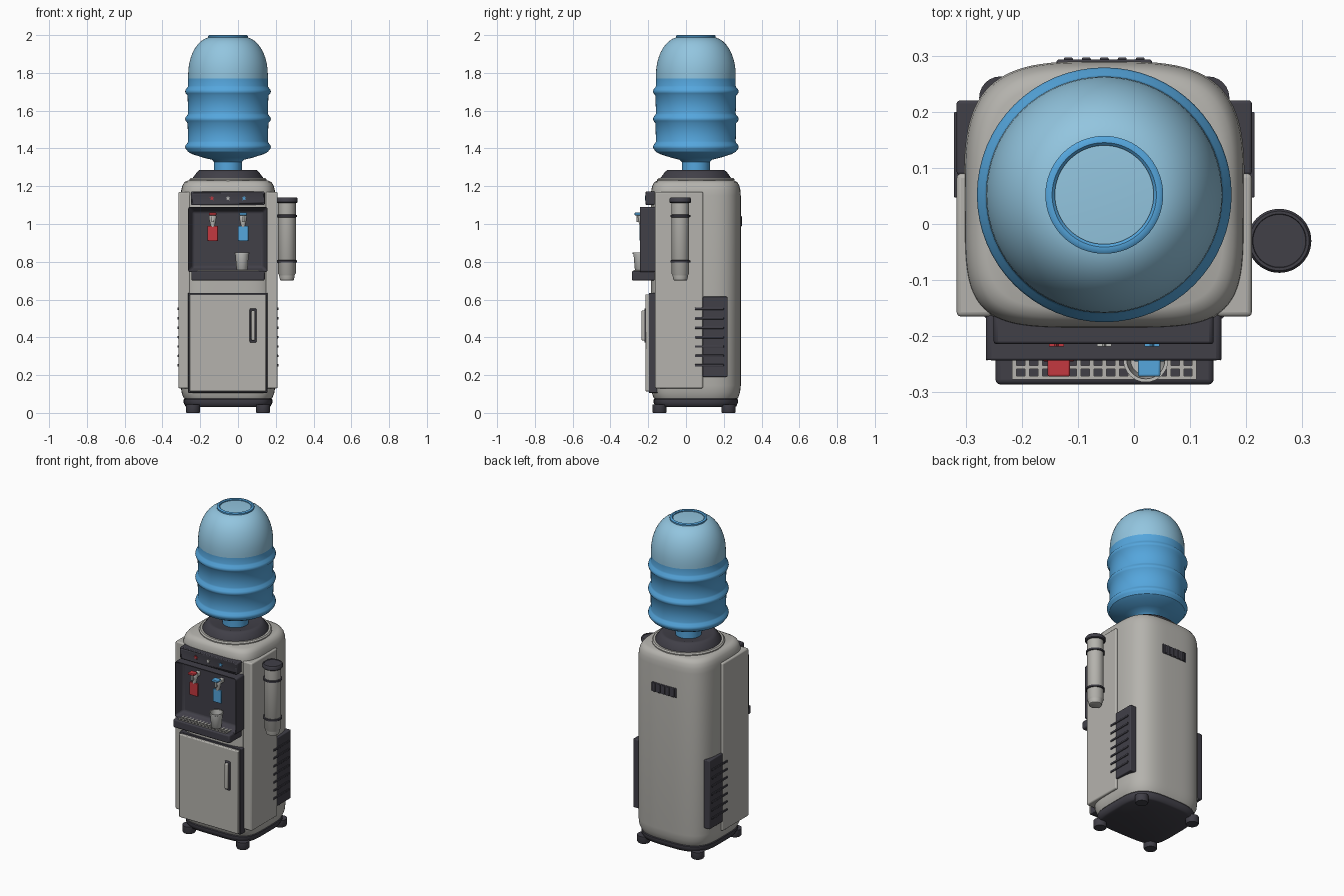
import bpy, bmesh
from math import cos, sin, pi, radians

if "Cube" in bpy.data.objects:
    bpy.data.objects.remove(bpy.data.objects["Cube"])

CX, CY = -0.053, 0.052  # cabinet axis


def material(name, r, g, b):
    m = bpy.data.materials.new(name)
    m.use_nodes = True
    m.diffuse_color = (r, g, b, 1)
    bsdf = m.node_tree.nodes["Principled BSDF"]
    bsdf.inputs["Base Color"].default_value = (r, g, b, 1)
    bsdf.inputs["Roughness"].default_value = 0.5
    return m


beige = material("warm_grey", 0.46, 0.45, 0.42)
dark = material("charcoal", 0.052, 0.05, 0.064)
blue = material("water_blue", 0.09, 0.38, 0.72)
pale = material("pale_blue", 0.29, 0.56, 0.74)
red = material("hot_red", 0.55, 0.04, 0.05)
silver = material("light_grey", 0.52, 0.52, 0.5)


def finish(bm, name, mats, smooth=True, bevel=0):
    bmesh.ops.recalc_face_normals(bm, faces=bm.faces)
    mesh = bpy.data.meshes.new(name)
    bm.to_mesh(mesh)
    bm.free()
    ob = bpy.data.objects.new(name, mesh)
    bpy.context.collection.objects.link(ob)
    for m in mats:
        mesh.materials.append(m)
    if bevel:
        mod = ob.modifiers.new("soft_edges", "BEVEL")
        mod.width, mod.segments = bevel, 3
        mod.limit_method = "ANGLE"
    if smooth:
        bpy.ops.object.select_all(action="DESELECT")
        ob.select_set(True)
        bpy.context.view_layer.objects.active = ob
        bpy.ops.object.shade_smooth_by_angle(angle=radians(40))
    return ob


def box(name, x, y, z, mat, bevel=0.004, recess=None):
    """Box from three ranges; recess = (rim, depth) sinks its front face."""
    bm = bmesh.new()
    bmesh.ops.create_cube(bm, size=1)
    for v in bm.verts:
        v.co = [r[0] + (c + 0.5) * (r[1] - r[0]) for c, r in zip(v.co, (x, y, z))]
    if recess:
        bm.normal_update()
        front = min(bm.faces, key=lambda f: f.normal.y)
        bmesh.ops.inset_region(bm, faces=[front], thickness=recess[0])
        bmesh.ops.translate(bm, verts=front.verts, vec=(0, recess[1], 0))
    return finish(bm, name, [mat], bevel > 0, bevel)


def circle(n):
    return [(cos(2 * pi * i / n), sin(2 * pi * i / n)) for i in range(n)]


def rounded_square(n=96, a=0.25, b=0.238):
    # squarer corners at the front than at the back
    pts = []
    for c, s in circle(n):
        e = 2 / (3.4 if s > 0 else 4.6)
        pts.append((a * abs(c) ** e * (1 if c > 0 else -1),
                    b * abs(s) ** e * (1 if s > 0 else -1)))
    return pts


def loft(name, profile, at, mats, outline=None, rule=None):
    """Stack scaled copies of an outline along (scale, z) pairs."""
    outline = outline or circle(48)
    n = len(outline)
    bm = bmesh.new()
    rings = [[bm.verts.new((at[0] + s * px, at[1] + s * py, z)) for px, py in outline]
             for s, z in profile]
    for lo, hi in zip(rings, rings[1:]):
        for i in range(n):
            j = (i + 1) % n
            bm.faces.new((lo[i], lo[j], hi[j], hi[i]))
    bm.faces.new(rings[0])
    bm.faces.new(rings[-1])
    if rule:
        for f in bm.faces:
            f.material_index = rule(f.calc_center_median())
    return finish(bm, name, mats)


# Cabinet, base and feet
shape = rounded_square()
loft("cabinet", [(0.93, 0.075), (0.95, 0.085), (0.985, 0.11), (1, 0.145), (1, 1.15), (0.99, 1.18),
                 (0.965, 1.205), (0.92, 1.222), (0.85, 1.23)], (CX, CY), [beige], shape)
loft("base", [(0.86, 0.03), (0.9, 0.035), (0.94, 0.055), (0.94, 0.07), (0.9, 0.08)],
     (CX, CY), [dark], shape)
for sx, side in ((-1, "right"), (1, "left")):
    for fy, end in ((-0.14, "front"), (0.225, "back")):
        loft(f"foot_{end}_{side}", [(0.034, 0), (0.038, 0.006), (0.038, 0.045)],
             (CX + sx * 0.185, fy), [dark], circle(24))

# Side panels with louvred vents
for sx, side in ((-1, "right"), (1, "left")):
    def span(a, b):
        return sorted((CX + sx * a, CX + sx * b))
    box(f"side_panel_{side}", span(0.2, 0.263), (-0.165, 0.09), (0.13, 1.17), beige, 0.008)
    box(f"side_vent_{side}", span(0.2, 0.263), (0.088, 0.22), (0.19, 0.615), dark, 0.005)
    for i in range(7):
        z = 0.245 + i * 0.05
        box(f"louvre_{side}_{i}", span(0.25, 0.268), (0.047, 0.2), (z, z + 0.013), dark, 0.003)

# Back vent
bx, bz = CX, 1.015
box("back_vent", (bx - 0.085, bx + 0.085), (0.27, 0.293), (bz - 0.03, bz + 0.03), dark)
for i in range(5):
    x = bx - 0.064 + i * 0.032
    box(f"back_vent_rib_{i}", (x - 0.008, x + 0.008), (0.28, 0.297), (bz - 0.026, bz + 0.026), dark, 0.003)

# Door and handle
box("door_seal", (-0.264, 0.156), (-0.197, -0.14), (0.106, 0.636), dark, 0.004)
box("door", (-0.256, 0.148), (-0.214, -0.15), (0.114, 0.628), beige, 0.005)
box("handle_plate", (0.062, 0.098), (-0.221, -0.2), (0.373, 0.552), dark, 0.005)
box("handle_bar", (0.07, 0.09), (-0.235, -0.21), (0.383, 0.542), beige, 0.006)

# Control strip with star lights
box("control_strip", (-0.25, 0.142), (-0.217, -0.15), (1.1, 1.172), dark, 0.008, (0.01, 0.004))
for x, mat, name in ((-0.138, red, "hot"), (CX, silver, "power"), (0.032, blue, "cold")):
    bm = bmesh.new()
    layers = [[bm.verts.new((x + r * sin(pi * i / 5), y, 1.136 + r * cos(pi * i / 5)))
               for i in range(10) for r in [0.006 if i % 2 else 0.014]]
              for y in (-0.218, -0.212)]
    for ring in layers:
        bm.faces.new(ring)
    for i in range(10):
        j = (i + 1) % 10
        bm.faces.new((layers[0][i], layers[0][j], layers[1][j], layers[1][i]))
    finish(bm, f"{name}_light", [mat], False)

# Dispensing bay and drip tray
box("dispenser_bay", (-0.264, 0.156), (-0.249, -0.15), (0.745, 1.09), dark, 0.01, (0.035, 0.055))
box("drip_tray", (-0.247, 0.142), (-0.286, -0.15), (0.7, 0.752), dark, 0.009)
for i in range(15):
    x = -0.213 + i * 0.0229
    box(f"grille_bar_{i}", (x - 0.004, x + 0.004), (-0.275, -0.2), (0.748, 0.757), beige, 0)
for i, y in enumerate((-0.274, -0.255, -0.236, -0.217)):
    box(f"grille_rail_{i}", (-0.217, 0.111), (y - 0.003, y + 0.003), (0.748, 0.756), beige, 0)

# Taps with coloured levers
for x, mat, name in ((-0.134, red, "hot"), (0.027, blue, "cold")):
    loft(f"{name}_spout", [(0.011, 0.985), (0.013, 1.0), (0.018, 1.02), (0.02, 1.04), (0.014, 1.055)],
         (x, -0.235), [silver], circle(24))
    box(f"{name}_tap_arm", (x - 0.012, x + 0.012), (-0.235, -0.19), (1.02, 1.045), silver)
    box(f"{name}_tap_knob", (x - 0.02, x + 0.02), (-0.272, -0.235), (1.046, 1.06), mat)
    box(f"{name}_tap_stem", (x - 0.007, x + 0.007), (-0.262, -0.248), (1.01, 1.048), silver, 0.003)
    box(f"{name}_lever", (x - 0.028, x + 0.028), (-0.245, -0.232), (0.91, 0.99), mat, 0.003)

# Cup standing on the tray
loft("cup", [(0.026, 0.757), (0.029, 0.76), (0.036, 0.84), (0.04, 0.842), (0.04, 0.85),
             (0.034, 0.85), (0.027, 0.765)], (0.021, -0.242), [silver], circle(32))

# Cup dispenser tube on the left side
tx, ty = 0.259, -0.03
loft("cup_tube", [(0.03, 0.7), (0.036, 0.703), (0.041, 0.725), (0.041, 0.73), (0.047, 0.738),
                  (0.047, 1.12)], (tx, ty), [beige])
loft("tube_cap", [(0.053, 1.112), (0.057, 1.116), (0.057, 1.134), (0.053, 1.139), (0.048, 1.139),
                  (0.047, 1.136)], (tx, ty), [dark])
for i, z in enumerate((0.802, 1.042)):
    loft(f"tube_band_{i}", [(0.047, z - 0.007), (0.053, z - 0.005), (0.053, z + 0.005),
                            (0.047, z + 0.007)], (tx, ty), [dark])
    box(f"tube_bracket_{i}", (0.2, 0.225), (ty - 0.022, ty + 0.022), (z - 0.008, z + 0.008), dark, 0.002)

# Bottle seat
loft("seat_ring", [(0.205, 1.222), (0.205, 1.236), (0.198, 1.243), (0.18, 1.243)], (CX, CY), [beige])
loft("bottle_collar", [(0.187, 1.238), (0.186, 1.245), (0.163, 1.276), (0.152, 1.285), (0.14, 1.286),
                       (0.095, 1.275)], (CX, CY), [dark])

# Bottle: ribbed lower part filled with water, pale dome above
profile = [(0.074, 1.27), (0.074, 1.328), (0.085, 1.34), (0.13, 1.351), (0.19, 1.37), (0.213, 1.383)]
for z in (1.408, 1.556, 1.702):
    profile += [(0.211 + d, z + h) for d, h in
                ((0.003, -0.022), (0.013, -0.01), (0.016, 0), (0.013, 0.01), (0.003, 0.022), (0, 0.03))]
profile += [(0.211, 1.77)]
profile += [(0.085 + 0.126 * cos(radians(a)), 1.79 + 0.2 * sin(radians(a))) for a in range(0, 91, 9)]
loft("bottle", profile, (CX, CY), [blue, pale], circle(64), lambda c: 1 if c.z > 1.77 else 0)
loft("bottle_rim", [(0.1, 1.982), (0.105, 1.987), (0.105, 1.996), (0.1, 2.0), (0.093, 2.0),
                    (0.088, 1.995), (0.088, 1.988)], (CX, CY), [blue, pale], circle(64),
     lambda c: 1 if abs(c.x - CX) + abs(c.y - CY) < 0.01 else 0)
